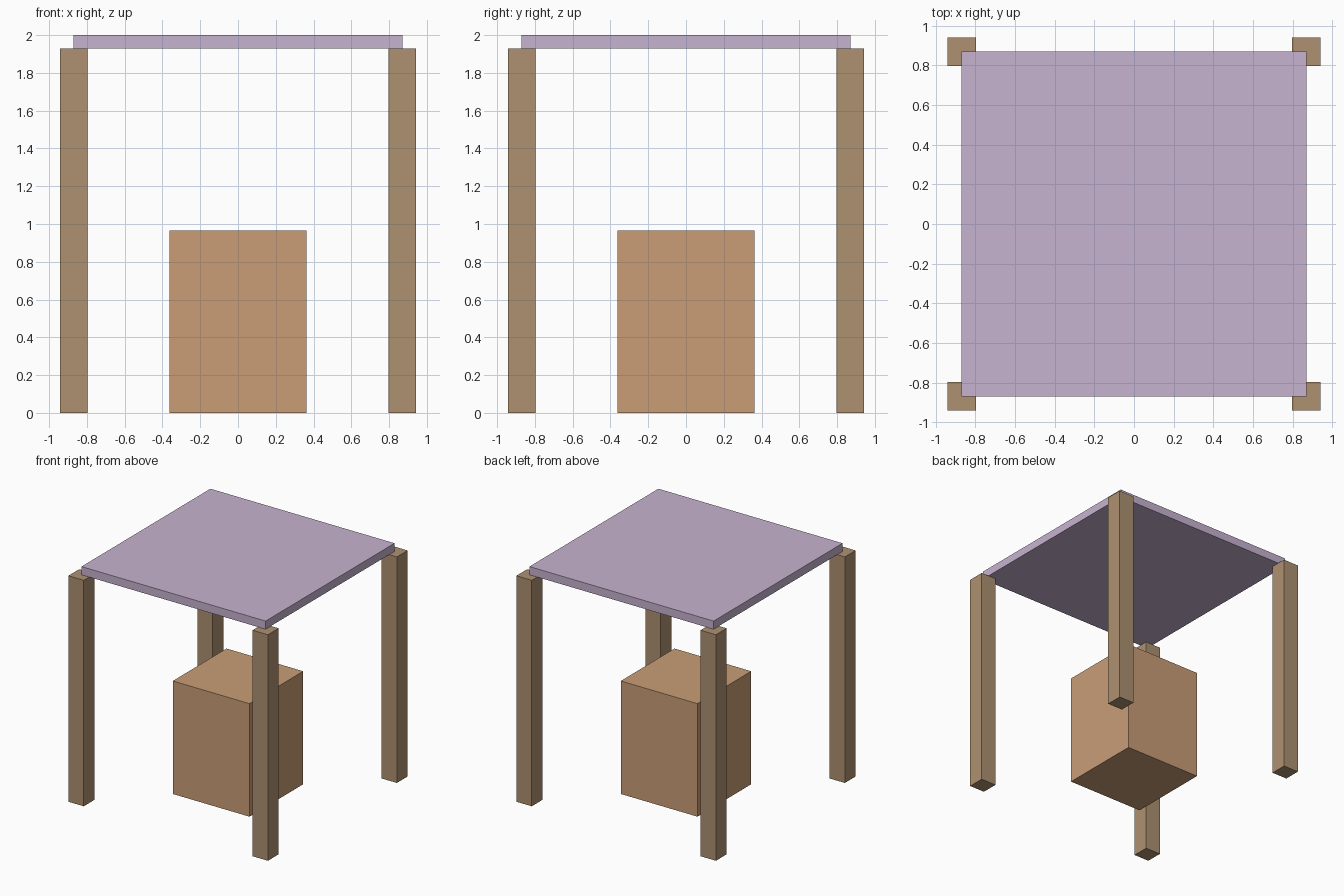
import bpy

if "Cube" in bpy.data.objects:
    bpy.data.objects.remove(bpy.data.objects["Cube"])


def material(name, rgb):
    mat = bpy.data.materials.new(name)
    mat.diffuse_color = (*[(c / 255) ** 2.2 for c in rgb], 1)
    mat.use_nodes = True
    mat.node_tree.nodes["Principled BSDF"].inputs["Base Color"].default_value = mat.diffuse_color
    return mat


def box(name, size, x, y, z_min, mat):
    bpy.ops.mesh.primitive_cube_add(size=1, location=(x, y, z_min + size[2] / 2))
    obj = bpy.context.object
    obj.name = name
    obj.scale = size
    bpy.ops.object.transform_apply(location=False, rotation=False, scale=True)
    obj.data.materials.append(mat)
    return obj


wood = material("post_wood", (172, 144, 112))
cloth = material("canopy_lavender", (197, 177, 207))
crate = material("counter_tan", (200, 156, 118))

POST_HEIGHT = 1.93
POST_WIDTH = 0.145
POST_OFFSET = 0.87

# Flat canopy whose corners sit on the post centres
box("canopy", (POST_OFFSET * 2, POST_OFFSET * 2, 2 - POST_HEIGHT), 0, 0, POST_HEIGHT, cloth)

# Four corner posts
for side_y, y in (("front", -1), ("back", 1)):
    for side_x, x in (("left", -1), ("right", 1)):
        box(f"{side_y}_{side_x}_post", (POST_WIDTH, POST_WIDTH, POST_HEIGHT),
            x * POST_OFFSET, y * POST_OFFSET, 0, wood)

# Central block
box("central_block", (0.725, 0.725, 0.965), 0, 0, 0, crate)
